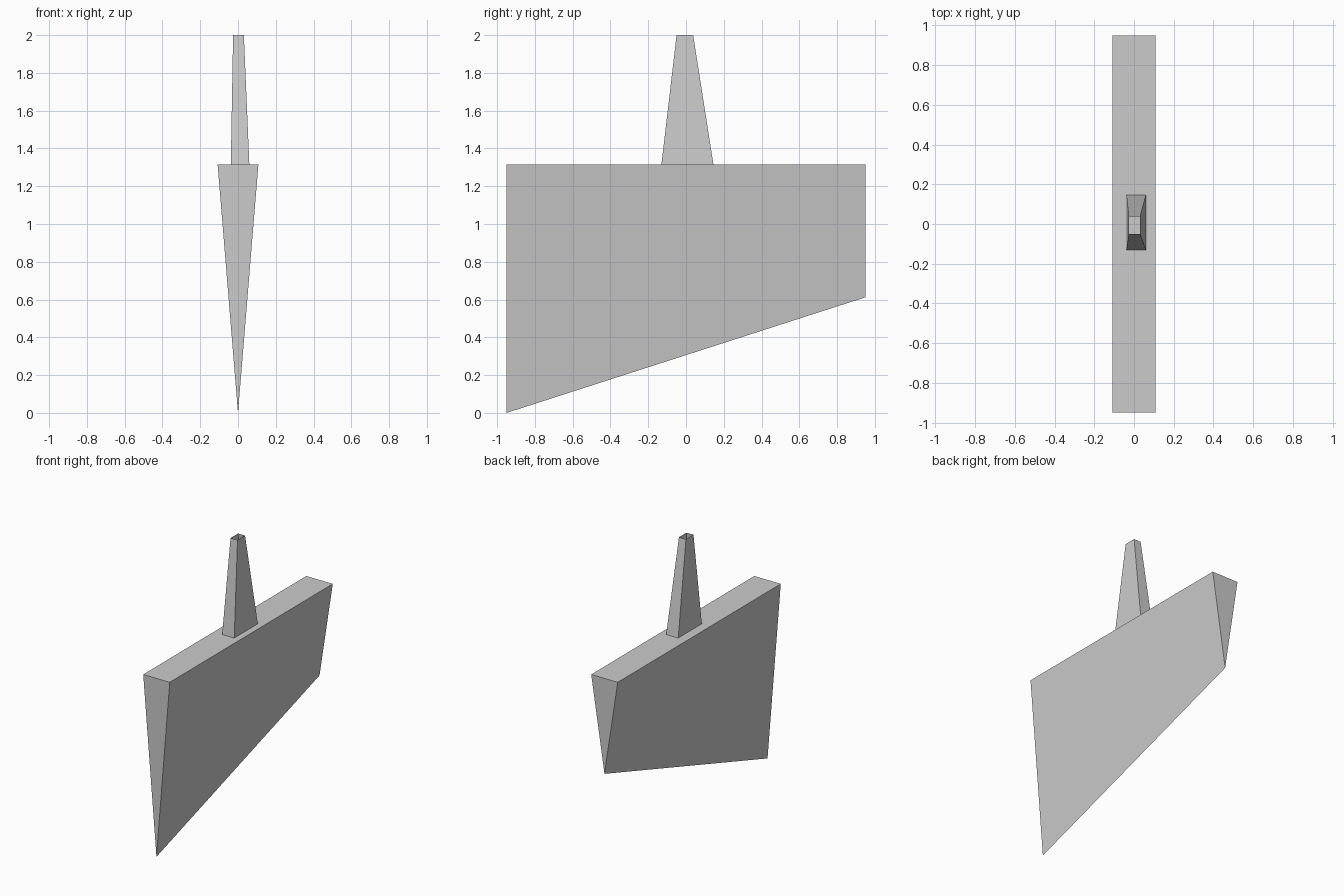
import bpy

cube = bpy.data.objects.get("Cube")
if cube:
    bpy.data.objects.remove(cube, do_unlink=True)

# Single flat colour
grey = bpy.data.materials.new("light_grey")
grey.use_nodes = True
colour = (0.6, 0.6, 0.6, 1.0)
grey.diffuse_color = colour
for node in grey.node_tree.nodes:
    if node.type == 'BSDF_PRINCIPLED':
        node.inputs["Base Color"].default_value = colour


def make_part(name, verts, faces):
    mesh = bpy.data.meshes.new(name)
    mesh.from_pydata(verts, [], faces)
    mesh.materials.append(grey)
    mesh.update()
    obj = bpy.data.objects.new(name, mesh)
    bpy.context.collection.objects.link(obj)
    return obj


def rectangle(x0, x1, y0, y1, z):
    return [(x0, y0, z), (x1, y0, z), (x1, y1, z), (x0, y1, z)]


# Wedge blade: flat top narrowing to a slanted sharp lower edge
half_width, half_length, top = 0.108, 0.95, 1.316
blade_verts = rectangle(-half_width, half_width, -half_length, half_length, top)
blade_verts += [(0, -half_length, 0), (0, half_length, 0.612)]
make_part("wedge_blade", blade_verts,
          [(0, 1, 2, 3), (0, 4, 1), (2, 5, 3), (1, 4, 5, 2), (0, 3, 5, 4)])

# Tapered hollow post with an open upper end
post_verts = rectangle(-0.038, 0.06, -0.13, 0.145, top)
post_verts += rectangle(-0.026, 0.031, -0.05, 0.038, 2.0)
make_part("tapered_post", post_verts,
          [(i, (i + 1) % 4, (i + 1) % 4 + 4, i + 4) for i in range(4)])
